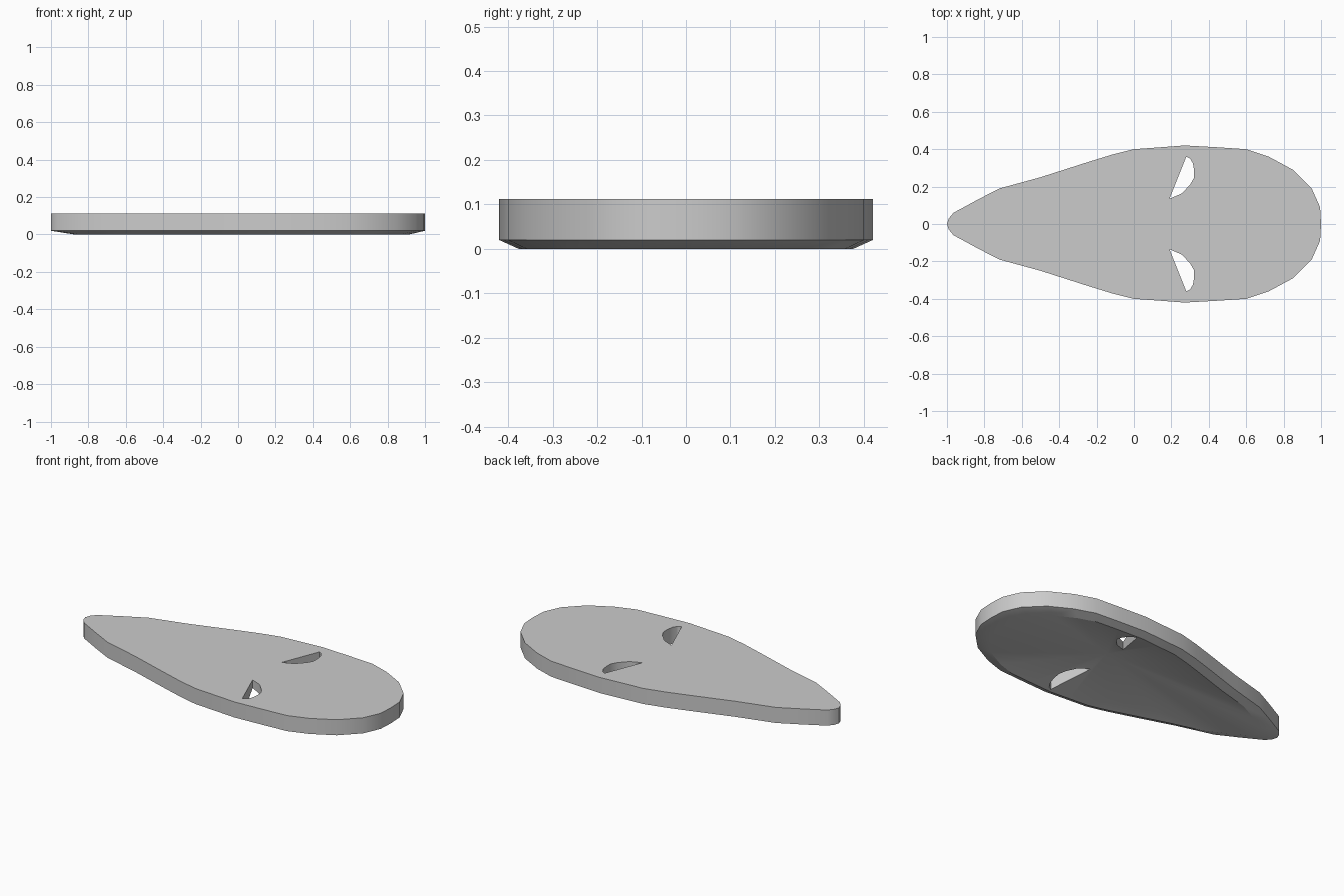
import bpy, bmesh

if "Cube" in bpy.data.objects:
    bpy.data.objects.remove(bpy.data.objects["Cube"])

TOP, EDGE = 0.112, 0.02          # top face and start of lower bevel
APEX = (0.19, 0.0, 0.10)         # deepest point of hollow underside
INSET = 0.895                    # lower lip relative to outline

HALF = [(-0.99, 0.03), (-0.965, 0.06), (-0.84, 0.128), (-0.72, 0.19),
        (-0.5, 0.25), (-0.25, 0.33), (-0.12, 0.37), (0, 0.40), (0.14, 0.41),
        (0.27, 0.42), (0.45, 0.41), (0.60, 0.40), (0.72, 0.36), (0.85, 0.29),
        (0.95, 0.19), (0.995, 0.09)]
EYE = [(0.19, 0.135), (0.255, 0.163), (0.30, 0.21), (0.32, 0.245),
       (0.322, 0.285), (0.315, 0.325), (0.30, 0.35), (0.28, 0.36)]


def make_object(name, bm):
    bmesh.ops.recalc_face_normals(bm, faces=bm.faces)
    mesh = bpy.data.meshes.new(name)
    bm.to_mesh(mesh)
    bm.free()
    obj = bpy.data.objects.new(name, mesh)
    bpy.context.collection.objects.link(obj)
    return obj


def bridge(bm, a, b):
    n = len(a)
    for i in range(n):
        j = (i + 1) % n
        bm.faces.new((a[i], a[j], b[j], b[i]))


def ring(bm, pts, z):
    return [bm.verts.new((x, y, z)) for x, y in pts]


# Mask body: flat top, straight side, bevelled lip, hollow underside
outline = ([(-1, 0)] + HALF + [(1, 0)] +
           [(x, -y) for x, y in reversed(HALF)])
lip = [(APEX[0] + (x - APEX[0]) * INSET, y * INSET) for x, y in outline]
bm = bmesh.new()
top, side, low = ring(bm, outline, TOP), ring(bm, outline, EDGE), ring(bm, lip, 0)
bm.faces.new(top)
bridge(bm, top, side)
bridge(bm, side, low)
centre = bm.verts.new(APEX)
for i in range(len(low)):
    bm.faces.new((low[i], low[(i + 1) % len(low)], centre))
body = make_object("mask_body", bm)

# Mirrored eye openings
for label, s in (("left", 1), ("right", -1)):
    bm = bmesh.new()
    pts = [(x, y * s) for x, y in EYE]
    a, b = ring(bm, pts, -0.1), ring(bm, pts, 0.3)
    bm.faces.new(a)
    bm.faces.new(b)
    bridge(bm, a, b)
    cutter = make_object(label + "_eye_cutter", bm)
    cutter.hide_render = True
    mod = body.modifiers.new(label + "_eye", 'BOOLEAN')
    mod.operation, mod.solver, mod.object = 'DIFFERENCE', 'EXACT', cutter
    bpy.context.view_layer.objects.active = body
    bpy.ops.object.modifier_apply(modifier=mod.name)
    bpy.data.objects.remove(cutter)

# Smooth rounded sides, crisp edges
bpy.ops.object.select_all(action='DESELECT')
body.select_set(True)
bpy.context.view_layer.objects.active = body
bpy.ops.object.shade_smooth_by_angle(angle=0.5)
